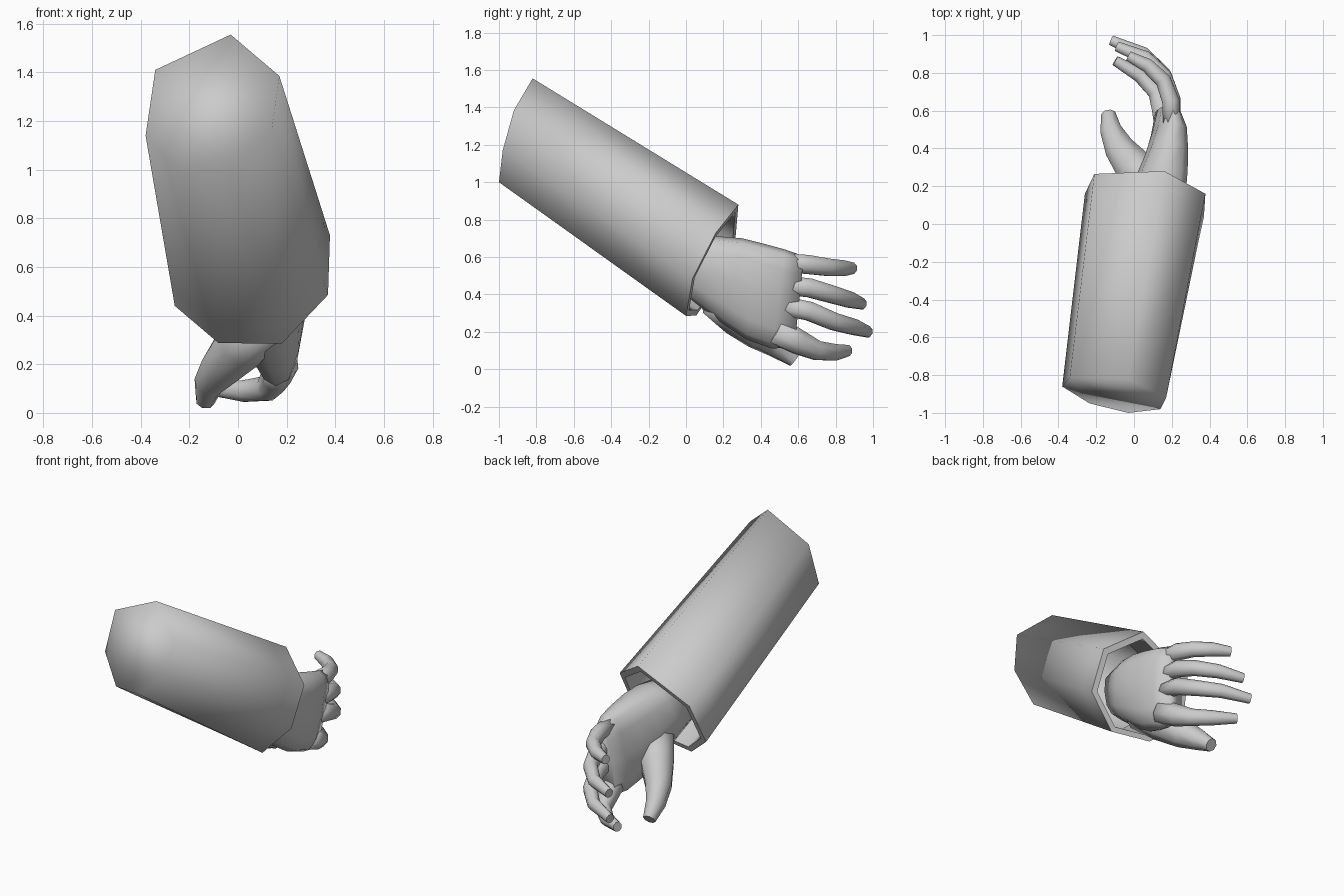
import bpy, bmesh, math
from mathutils import Vector

if "Cube" in bpy.data.objects:
    bpy.data.objects.remove(bpy.data.objects["Cube"])


def loft(name, rings, cap_start=True, cap_end=True, sharp=()):
    """Skin a list of equal-length point loops; loops listed in sharp keep hard edges."""
    bm = bmesh.new()
    loops = [[bm.verts.new(p) for p in ring] for ring in rings]
    n = len(loops[0])
    for a, b in zip(loops, loops[1:]):
        for i in range(n):
            bm.faces.new((a[i], a[(i + 1) % n], b[(i + 1) % n], b[i]))
    if cap_start:
        bm.faces.new(loops[0])
    if cap_end:
        bm.faces.new(loops[-1])
    bmesh.ops.recalc_face_normals(bm, faces=bm.faces)
    for f in bm.faces:
        f.smooth = True
    for k in sharp:
        for i in range(n):
            bm.edges.get((loops[k][i], loops[k][(i + 1) % n])).smooth = False
    mesh = bpy.data.meshes.new(name)
    bm.to_mesh(mesh)
    bm.free()
    obj = bpy.data.objects.new(name, mesh)
    bpy.context.collection.objects.link(obj)
    return obj


def digit(name, path, widths, thick=0.9, sides=8):
    """Tapered tube along a path; widths are half sizes across the hand."""
    pts = [Vector(p) for p in path]
    rings = []
    for i, p in enumerate(pts):
        d = (pts[min(i + 1, len(pts) - 1)] - pts[max(i - 1, 0)]).normalized()
        across = (Vector((0, 0, 1)) - d * d.z).normalized()
        depth = d.cross(across)
        rings.append([p + across * widths[i] * math.cos(t) + depth * widths[i] * thick * math.sin(t)
                      for t in [2 * math.pi * (k + 0.5) / sides for k in range(sides)]])
    return loft(name, rings, sharp=(len(rings) - 1,))


def mix(a, b, t):
    return [p.lerp(q, t) for p, q in zip(a, b)]


# Sleeve: seven-sided tube, closed at the elbow, open at the cuff with a hollow rim
elbow = [Vector(p) for p in [(-.03, -.82, 1.555), (.17, -.92, 1.385), (.14, -.98, 1.17), (-.03, -1, 1.0),
                             (-.235, -.95, .98), (-.38, -.86, 1.14), (-.34, -.81, 1.41)]]
cuff = [Vector(p) for p in [(.16, .28, .88), (.378, .16, .73), (.37, .035, .485), (.18, 0, .285),
                            (-.08, .055, .287), (-.26, .16, .44), (-.21, .265, .705)]]
center = sum(cuff, Vector()) / 7
rim = [center + (p - center) * 0.88 for p in cuff]
back = (sum(elbow, Vector()) / 7 - center) * 0.3
loft("sleeve", [elbow, mix(elbow, cuff, 0.88), cuff, rim, [p + back for p in rim]],
     cap_end=False, sharp=(2, 3))

# Palm: rounded cross-sections from wrist to knuckles
# (top y, top z, bottom y, bottom z, centre x, half thickness)
sections = [(-.02, .72, -.07, .45, .08, .12), (.18, .71, .08, .33, .13, .14), (.30, .70, .20, .24, .145, .135),
            (.42, .67, .32, .16, .17, .11), (.53, .64, .46, .11, .185, .085), (.63, .605, .58, .12, .175, .05)]
rings = []
for ty, tz, by, bz, x, h in sections:
    ring = []
    for k in range(12):
        t = 2 * math.pi * k / 12
        c, s = [math.copysign(abs(v) ** 0.75, v) for v in (math.cos(t), math.sin(t))]
        u = (1 + c) / 2
        ring.append(Vector((x + h * s + 0.03 * c, by + (ty - by) * u, bz + (tz - bz) * u)))
    rings.append(ring)
loft("palm", rings)

# Fingers: spread across z and curling toward -x
fw = [.055, .055, .05, .045, .032]
digit("little_finger", [(.20, .52, .57), (.195, .65, .56), (.155, .76, .545), (.07, .84, .54), (-.03, .89, .54)], fw)
digit("ring_finger", [(.20, .52, .45), (.20, .66, .435), (.16, .78, .40), (.06, .88, .37), (-.09, .94, .35)], fw)
digit("middle_finger", [(.20, .52, .34), (.195, .66, .31), (.155, .79, .255), (.05, .90, .225), (-.12, .972, .20)], fw)
digit("index_finger", [(.18, .48, .21), (.155, .60, .145), (.12, .70, .10), (.03, .79, .09), (-.10, .865, .10)],
      [.08, .07, .055, .048, .032])

# Thumb: on the palm side, pointing forward and down
digit("thumb", [(.10, .17, .39), (.01, .29, .28), (-.07, .39, .19), (-.12, .49, .12), (-.135, .58, .05)],
      [.12, .115, .09, .065, .042], thick=0.95)
